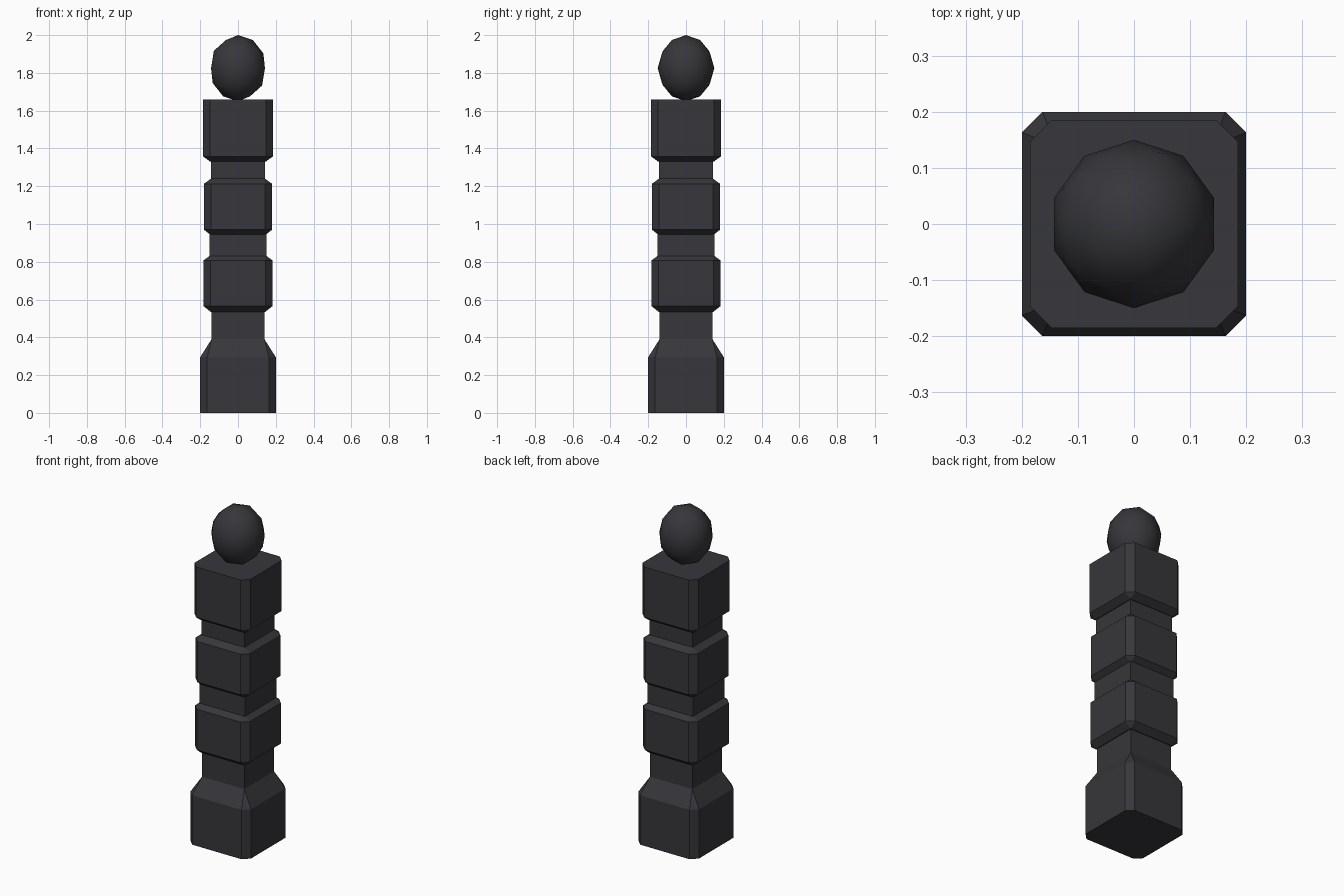
import bpy
import bmesh

if "Cube" in bpy.data.objects:
    bpy.data.objects.remove(bpy.data.objects["Cube"])

charcoal = bpy.data.materials.new("charcoal")
charcoal.diffuse_color = (0.038, 0.037, 0.043, 1)
charcoal.use_nodes = True
charcoal.node_tree.nodes["Principled BSDF"].inputs["Base Color"].default_value = charcoal.diffuse_color


def ring(bm, half, inner, z):
    """Square outline with chamfered corners (inner == half gives a plain square)."""
    pts = [(half, -inner), (half, inner), (inner, half), (-inner, half),
           (-half, inner), (-half, -inner), (-inner, -half), (inner, -half)]
    return [bm.verts.new((x, y, z)) for x, y in pts]


def loft(name, sections):
    """Stack of outlines (half width, chamfer start, height) joined by flat faces."""
    bm = bmesh.new()
    rings = [ring(bm, *s) for s in sections]
    for a, b in zip(rings, rings[1:]):
        for i in range(8):
            j = (i + 1) % 8
            bm.faces.new((a[i], a[j], b[j], b[i]))
    bm.faces.new(rings[0][::-1])
    bm.faces.new(rings[-1])
    bmesh.ops.remove_doubles(bm, verts=bm.verts, dist=1e-5)
    bmesh.ops.recalc_face_normals(bm, faces=bm.faces)
    mesh = bpy.data.meshes.new(name)
    bm.to_mesh(mesh)
    bm.free()
    mesh.materials.append(charcoal)
    obj = bpy.data.objects.new(name, mesh)
    bpy.context.collection.objects.link(obj)
    return obj


# Chamfered base tapering into the shaft
loft("base", [(0.2, 0.163, 0), (0.2, 0.163, 0.295), (0.14, 0.14, 0.39)])

# Square necks between the blocks
for name, half, z0, z1 in [("lower_neck", 0.14, 0.39, 0.54),
                           ("middle_neck", 0.15, 0.825, 0.95),
                           ("upper_neck", 0.143, 1.23, 1.34)]:
    loft(name, [(half, half, z0), (half, half, z1)])

# Two blocks bevelled on every edge
for name, half, z0, z1 in [("lower_block", 0.182, 0.535, 0.835),
                           ("middle_block", 0.18, 0.94, 1.24)]:
    c = half - 0.037
    loft(name, [(c, c, z0), (half, c, z0 + 0.03),
                (half, c, z1 - 0.027), (c, c, z1)])

# Top block with a flat, unbevelled top
loft("top_block", [(0.147, 0.147, 1.33), (0.185, 0.147, 1.358), (0.185, 0.147, 1.66)])

# Egg-shaped finial
bpy.ops.mesh.primitive_ico_sphere_add(subdivisions=2, radius=1, location=(0, 0, 1.825))
finial = bpy.context.object
finial.name = "finial"
finial.scale = (0.15, 0.15, 0.175)
finial.data.materials.append(charcoal)
bpy.ops.object.shade_smooth()
